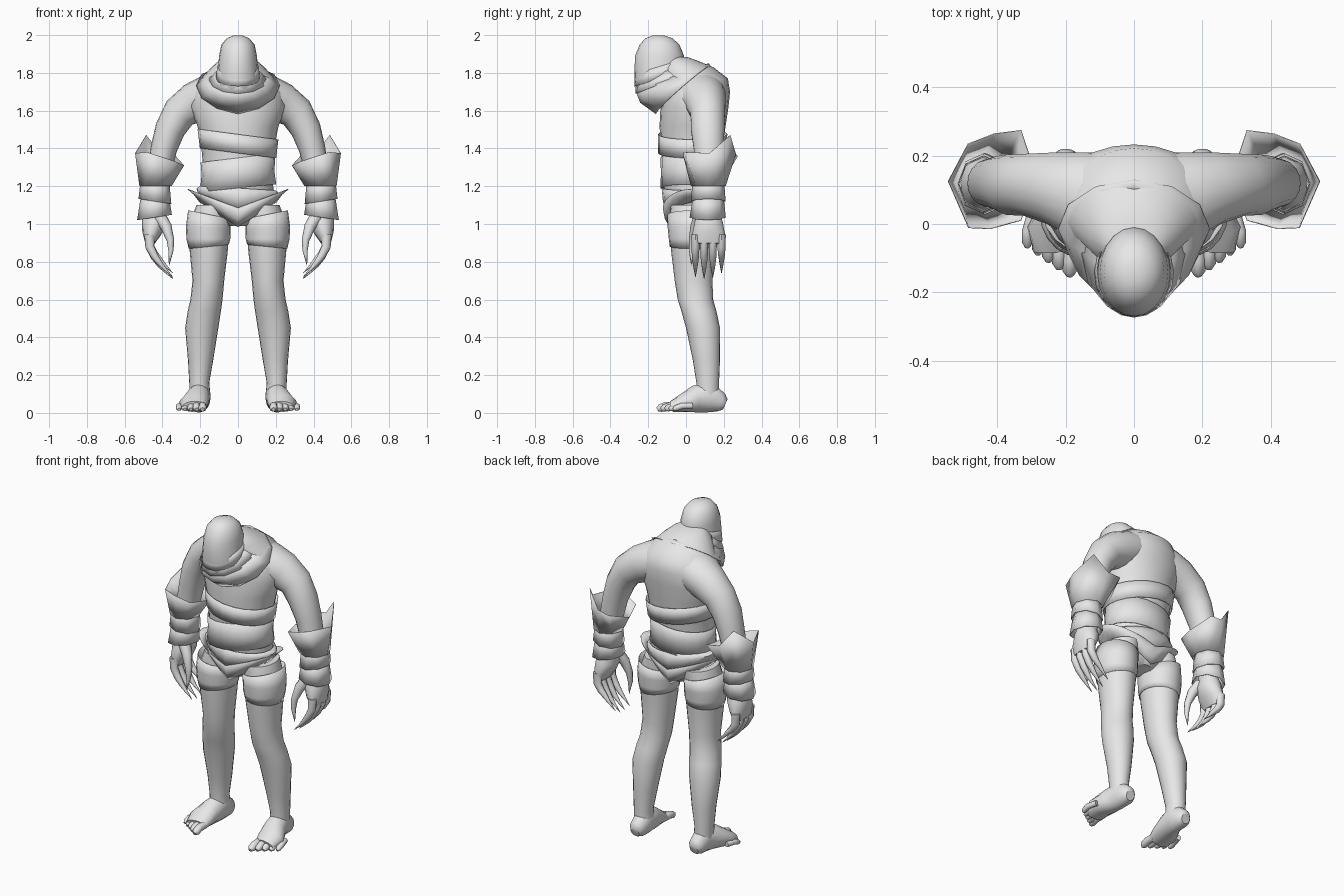
import bpy, bmesh, math
from mathutils import Vector

grey = bpy.data.materials.new("plain grey")
grey.diffuse_color = (0.8, 0.8, 0.8, 1)


def skin(name, rows, mirror=False, shell=False, angle=50):
    """Join rows of points into a closed body, or an open thin shell."""
    bm = bmesh.new()
    vr = [[bm.verts.new(p) for p in row] for row in rows]
    n = len(vr[0])
    for a, b in zip(vr, vr[1:]):
        for i in range(n):
            j = (i + 1) % n
            bm.faces.new((a[i], a[j], b[j], b[i]))
    if not shell:
        bm.faces.new(vr[0])
        bm.faces.new(vr[-1])
    bmesh.ops.recalc_face_normals(bm, faces=bm.faces)
    me = bpy.data.meshes.new(name)
    bm.to_mesh(me)
    bm.free()
    me.materials.append(grey)
    me.shade_smooth()
    me.set_sharp_from_angle(angle=math.radians(angle))
    ob = bpy.data.objects.new(name, me)
    bpy.context.collection.objects.link(ob)
    if shell:
        m = ob.modifiers.new("thickness", 'SOLIDIFY')
        m.thickness = 0.003
    if mirror:
        ob.modifiers.new("mirror", 'MIRROR').use_mirror_merge = False
    return ob


def ring(x, y, z, rx, ry, sx=0, sy=0, sv=0, n=20):
    """Level ellipse, optionally tilted along x and y, or bent up at the sides."""
    pts = []
    for i in range(n):
        a = 2 * math.pi * i / n
        dx, dy = rx * math.cos(a), ry * math.sin(a)
        pts.append((x + dx, y + dy, z + sx * dx + sy * dy + sv * abs(dx)))
    return pts


def loft(name, rings, n=20, **kw):
    return skin(name, [ring(*r, n=n) for r in rings], **kw)


def tube(name, path, ref=(0, 1, 0), n=12, **kw):
    """Elliptic sections (x, y, z, side radius, ref radius) square to a path."""
    ps = [Vector(p[:3]) for p in path]
    rows = []
    for k, p in enumerate(path):
        t = (ps[min(k + 1, len(ps) - 1)] - ps[max(k - 1, 0)]).normalized()
        r = Vector(ref)
        v = (r - r.dot(t) * t).normalized()
        u = v.cross(t)
        rows.append([ps[k] + u * p[3] * math.cos(2 * math.pi * i / n)
                     + v * p[4] * math.sin(2 * math.pi * i / n) for i in range(n)])
    return skin(name, rows, mirror=True, **kw)


# torso
loft("torso", [(0, .04, .99, .06, .08), (0, .04, 1.06, .17, .125), (0, .03, 1.15, .195, .142),
               (0, .025, 1.22, .183, .148), (0, .025, 1.3, .185, .15), (0, .03, 1.42, .195, .165),
               (0, .035, 1.52, .215, .175), (0, .045, 1.62, .255, .18), (0, .055, 1.7, .245, .178),
               (0, .05, 1.77, .195, .172), (0, .0, 1.83, .14, .145), (0, -.03, 1.865, .1, .09),
               (0, -.055, 1.885, .06, .06)], n=24)

# hooded head
loft("head", [(0, -.11, 1.62, .09, .045), (0, -.135, 1.7, .115, .125), (0, -.143, 1.77, .112, .13),
              (0, -.143, 1.83, .106, .129), (0, -.14, 1.89, .1, .13), (0, -.14, 1.95, .088, .105),
              (0, -.143, 1.983, .06, .072), (0, -.145, 1.998, .025, .03)])
loft("face_wrap", [(0, -.137, 1.77, .118, .137, 0, .3), (0, -.137, 1.835, .109, .134, 0, .3)],
     n=20, shell=True)

# collar draped from the face to the shoulders
loft("upper_collar", [(0, -.115, 1.81, .108, .15, 0, .36), (0, -.08, 1.765, .155, .188, 0, .4)],
     n=12, shell=True)
loft("lower_collar", [(0, -.085, 1.775, .145, .182, 0, .4), (0, -.06, 1.745, .185, .182, 0, .57),
                      (0, -.015, 1.71, .222, .145, 0, .88, .1)], n=12, shell=True)

# torso wraps
loft("chest_wrap", [(0, .03, 1.375, .202, .178, -.13), (0, .035, 1.475, .214, .184, -.13)],
     n=20, shell=True)
loft("waist_wrap", [(0, .025, 1.19, .202, .16, .1), (0, .025, 1.27, .193, .158, .05),
                    (0, .03, 1.35, .198, .165, .12)], n=20, shell=True)

# shorts made of bands that rise from the crotch to the hips
loft("shorts_wrap", [(0, .03, .985, .2, .115, 0, 0, .65), (0, .03, 1.03, .232, .14, 0, 0, .55),
                     (0, .03, 1.085, .265, .15, 0, 0, .38)], n=24, shell=True)
loft("belt_wrap", [(0, .03, 1.07, .205, .144, -.08, 0, .3), (0, .03, 1.13, .22, .153, -.06, 0, .2),
                   (0, .028, 1.19, .2, .157, -.06)], n=20, shell=True)

# legs and thigh wraps
loft("leg", [(.2, .115, .08, .055, .06), (.205, .115, .16, .053, .06), (.198, .108, .28, .067, .072),
             (.192, .09, .45, .088, .09), (.178, .068, .54, .088, .093), (.167, .05, .6, .085, .094),
             (.157, .04, .7, .084, .1), (.155, .035, .85, .1, .113), (.155, .035, .98, .11, .125),
             (.13, .04, 1.1, .09, .12)], mirror=True)
loft("thigh_wrap", [(.155, .033, .88, .106, .119, -.1), (.157, .033, .92, .116, .124),
                    (.158, .033, .98, .118, .13, .05), (.152, .035, 1.05, .112, .132, .2)],
     n=20, mirror=True, shell=True)

# feet and toes
tube("foot", [(.2, .208, .045, .028, .03), (.2, .185, .055, .048, .052), (.2, .12, .085, .056, .083),
              (.213, .05, .073, .064, .072), (.235, -.02, .05, .078, .048),
              (.23, -.075, .033, .063, .03)], ref=(0, 0, 1), n=16)
for i in range(5):
    x, y, r = .188 + .031 * i, -.152 + .021 * i, .022 - .0014 * i
    tube(f"toe_{i + 1}", [(x - .004 * i, y + .1, .037, r, r), (x, y + .045, .036, r, r),
                          (x, y + .015, .025, r, r * .95), (x, y, .018, r * .5, r * .5)],
         ref=(0, 0, 1), n=8)

# arms, broad where the shoulder runs into the chest
tube("arm", [(.07, .06, 1.7, .115, .145), (.16, .085, 1.672, .115, .13), (.23, .105, 1.642, .108, .108),
             (.31, .115, 1.588, .092, .092), (.36, .115, 1.5, .08, .09), (.392, .12, 1.4, .07, .08),
             (.425, .12, 1.25, .063, .07), (.44, .12, 1.02, .05, .06)], n=18)

# forearm guards: a jagged flared cuff above two smaller cuffs
peaks = [(.545, .125, 1.375), (.487, .235, 1.47), (.41, .265, 1.37), (.33, .275, 1.36),
         (.285, .14, 1.31), (.33, .01, 1.33), (.42, -.015, 1.36), (.485, -.012, 1.38)]
skin("flared_cuff", [peaks, ring(.437, .118, 1.2, .085, .092, n=8)], mirror=True, shell=True, angle=30)
loft("middle_cuff", [(.44, .118, 1.23, .076, .083), (.44, .118, 1.12, .087, .092, .15)],
     n=8, mirror=True, shell=True, angle=30)
loft("wrist_cuff", [(.44, .118, 1.15, .074, .08), (.442, .115, 1.035, .092, .096, -.15)],
     n=8, mirror=True, shell=True, angle=30)

# hands with clawed fingers
tube("palm", [(.44, .12, 1.07, .048, .055), (.443, .12, 1.01, .066, .076), (.458, .12, .95, .05, .088),
              (.468, .12, .895, .024, .082)], n=14)
for i in range(4):
    y, d = .05 + .046 * i, (.01, 0, .005, .03)[i]
    tube(f"finger_{i + 1}", [(.468, y, .945, .027, .023), (.467, y, .88, .024, .021),
                             (.442, y, .825 + d / 2, .02, .019), (.412, y, .78 + d, .014, .014),
                             (.385, y, .75 + d, .008, .009), (.345, y, .71 + d, .001, .001)], n=8)
tube("thumb", [(.415, .075, 1.04, .035, .035), (.38, .05, .985, .03, .028), (.358, .035, .915, .02, .02),
               (.355, .03, .86, .014, .015), (.365, .028, .78, .001, .001)], n=8)
